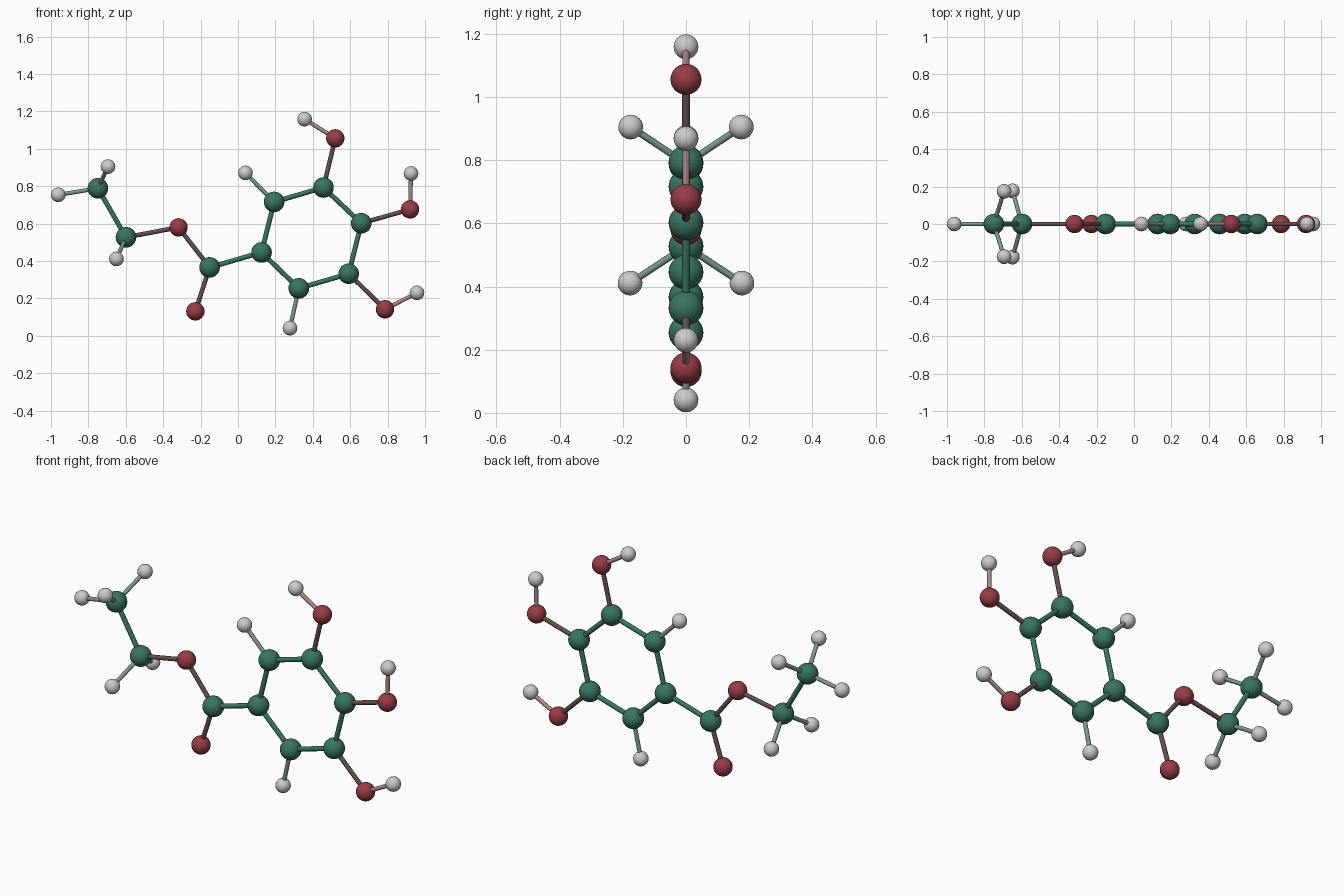
import bpy
from mathutils import Vector

if "Cube" in bpy.data.objects:
    bpy.data.objects.remove(bpy.data.objects["Cube"])


def material(name, rgb):
    m = bpy.data.materials.new(name)
    m.diffuse_color = (*rgb, 1)
    m.use_nodes = True
    m.node_tree.nodes["Principled BSDF"].inputs["Base Color"].default_value = m.diffuse_color
    return m


MATS = {
    "C": material("green", (0.04, 0.18, 0.12)),
    "O": material("red", (0.32, 0.045, 0.06)),
    "CO": material("brown", (0.13, 0.08, 0.07)),
    "CH": material("grey_green", (0.2, 0.32, 0.27)),
    "HO": material("pink", (0.42, 0.25, 0.25)),
}
NAMES = {"C": "green_ball", "O": "red_ball", "H": "grey_ball"}
RADIUS = {"C": 0.055, "O": 0.049, "H": 0.039}
ROD = {"CC": 0.013, "CO": 0.012, "CH": 0.011, "HO": 0.011}


def finish(name, key):
    ob = bpy.context.object
    ob.name = name
    if key in MATS:
        ob.data.materials.append(MATS[key])
    bpy.ops.object.shade_smooth_by_angle()


def ball(kind, pos):
    bpy.ops.mesh.primitive_uv_sphere_add(segments=32, ring_count=16,
                                         radius=RADIUS[kind], location=pos)
    finish(NAMES[kind], kind)


def rod(a, b):
    (ka, pa), (kb, pb) = atoms[a], atoms[b]
    key = "".join(sorted(ka + kb))
    d = pb - pa
    bpy.ops.mesh.primitive_cylinder_add(
        vertices=16, radius=ROD[key], depth=d.length, location=(pa + pb) / 2,
        rotation=d.to_track_quat("Z", "Y").to_euler())
    finish("rod", "C" if key == "CC" else key)


# balls: kind, x, z, and y where off the middle plane
layout = {
    "methyl": ("C", -0.749, 0.789), "methylene": ("C", -0.599, 0.527),
    "ester_o": ("O", -0.318, 0.58), "carbonyl": ("C", -0.152, 0.366),
    "carbonyl_o": ("O", -0.228, 0.131),
    "r1": ("C", 0.126, 0.446), "r2": ("C", 0.193, 0.716),
    "r3": ("C", 0.457, 0.793), "r4": ("C", 0.659, 0.602),
    "r5": ("C", 0.592, 0.332), "r6": ("C", 0.325, 0.254),
    "h2": ("H", 0.04, 0.871), "h6": ("H", 0.278, 0.041),
    "o3": ("O", 0.52, 1.056), "oh3": ("H", 0.356, 1.159),
    "o4": ("O", 0.92, 0.676), "oh4": ("H", 0.925, 0.868),
    "o5": ("O", 0.786, 0.142), "oh5": ("H", 0.957, 0.23),
    "hm": ("H", -0.961, 0.754),
    "hm_front": ("H", -0.695, 0.905, -0.175), "hm_back": ("H", -0.695, 0.905, 0.175),
    "hc_front": ("H", -0.65, 0.411, -0.177), "hc_back": ("H", -0.65, 0.411, 0.177),
}
atoms = {n: (v[0], Vector((v[1], v[3] if len(v) > 3 else 0, v[2])))
         for n, v in layout.items()}

for kind, pos in atoms.values():
    ball(kind, pos)

# ring
for i in range(6):
    rod(f"r{i + 1}", f"r{(i + 1) % 6 + 1}")

# ring side groups
for i in (3, 4, 5):
    rod(f"r{i}", f"o{i}")
    rod(f"o{i}", f"oh{i}")
for i in (2, 6):
    rod(f"r{i}", f"h{i}")

# side chain
chain = ["r1", "carbonyl", "ester_o", "methylene", "methyl", "hm"]
for a, b in zip(chain, chain[1:]):
    rod(a, b)
rod("carbonyl", "carbonyl_o")
for side in ("front", "back"):
    rod("methyl", "hm_" + side)
    rod("methylene", "hc_" + side)
